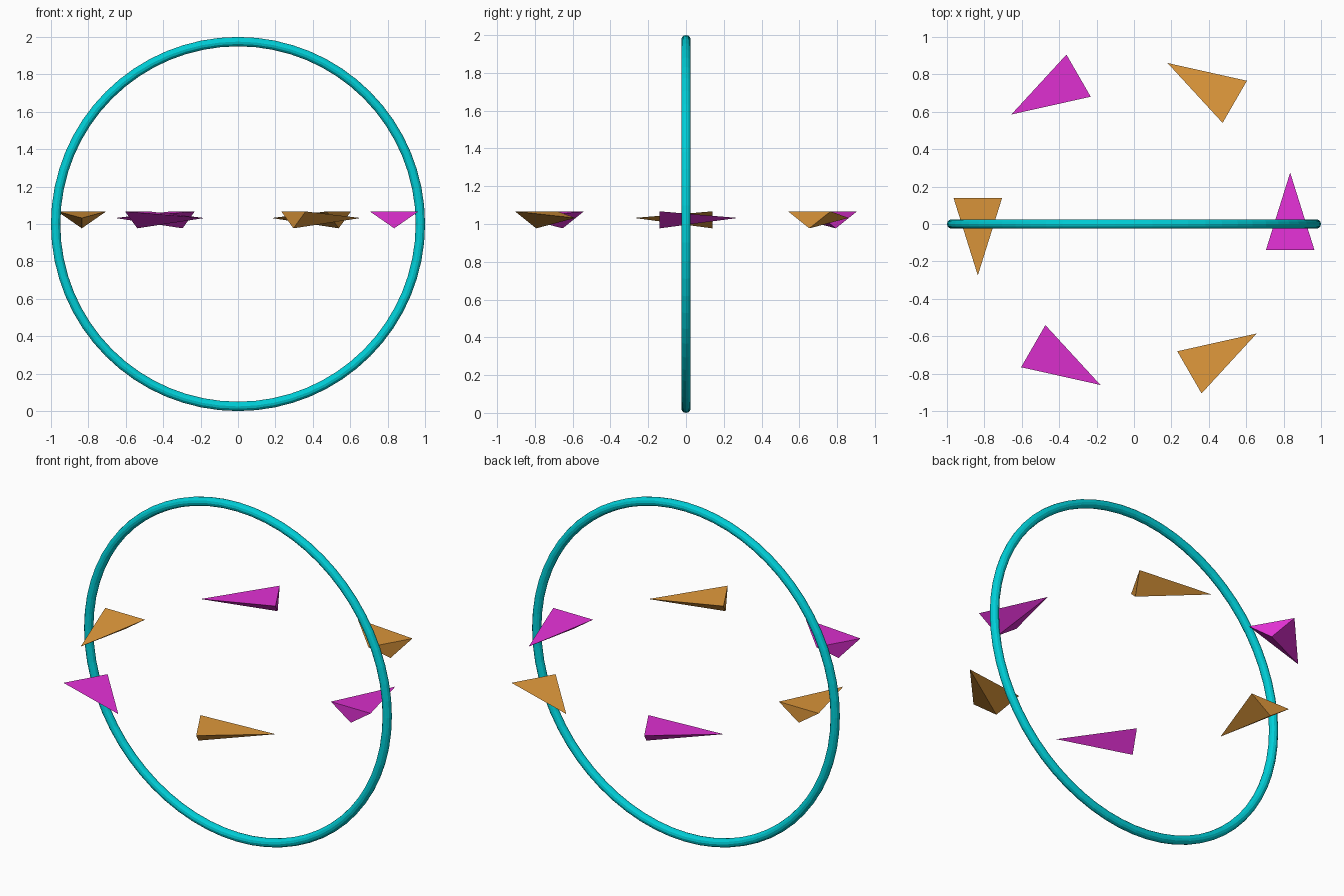
import bpy
from math import radians
from mathutils import Matrix

if "Cube" in bpy.data.objects:
    bpy.data.objects.remove(bpy.data.objects["Cube"])


def material(name, rgb):
    m = bpy.data.materials.new(name)
    m.diffuse_color = (*rgb, 1.0)
    m.use_nodes = True
    m.node_tree.nodes["Principled BSDF"].inputs["Base Color"].default_value = m.diffuse_color
    return m


cyan = material("cyan", (0.0, 0.62, 0.68))
magenta = material("magenta", (0.75, 0.03, 0.65))
orange = material("orange", (0.75, 0.32, 0.045))

# Upright ring
bpy.ops.mesh.primitive_torus_add(major_segments=64, minor_segments=12,
                                 major_radius=0.975, minor_radius=0.025,
                                 location=(0, 0, 1), rotation=(radians(90), 0, 0))
ring = bpy.context.object
ring.name = "ring"
ring.data.materials.append(cyan)


# Flattened three-sided dart, flat side up, flying counter-clockwise
def dart(index, mat):
    half, back, tip, x = 0.13, -0.14, 0.275, 0.835
    verts = [(x - half, back, 1.067), (x + half, back, 1.067),
             (x, back, 0.977), (x, tip, 1.032)]
    faces = [(0, 1, 3), (1, 2, 3), (2, 0, 3), (0, 2, 1)]
    mesh = bpy.data.meshes.new(f"dart_{index + 1}")
    mesh.from_pydata(verts, [], faces)
    mesh.transform(Matrix.Rotation(radians(60 * index), 4, 'Z'))
    mesh.materials.append(mat)
    obj = bpy.data.objects.new(mesh.name, mesh)
    bpy.context.collection.objects.link(obj)


# Six darts circling the centre in alternating colours
for i in range(6):
    dart(i, orange if i % 2 else magenta)
